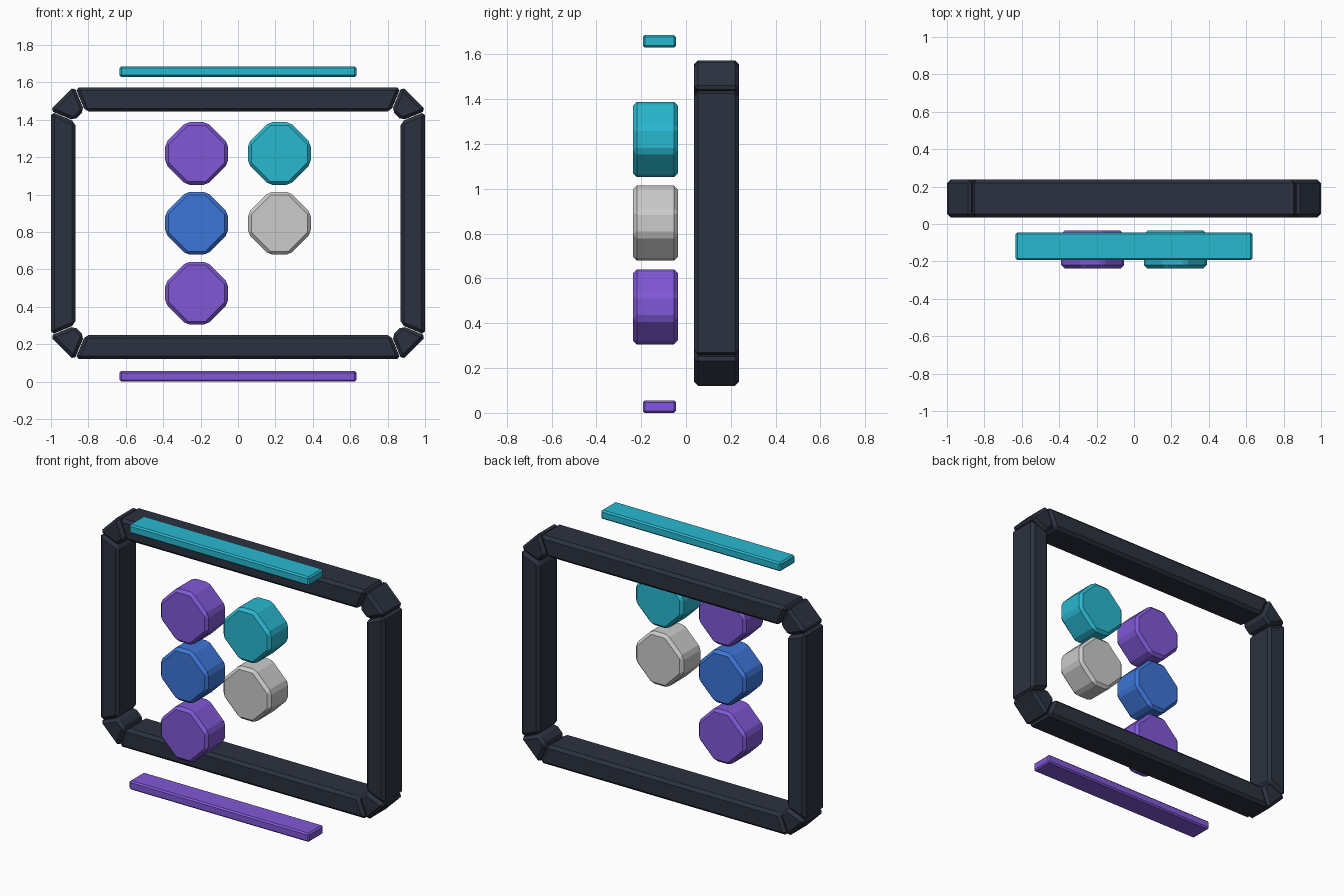
import bpy, bmesh

if "Cube" in bpy.data.objects:
    bpy.data.objects.remove(bpy.data.objects["Cube"])

COLORS = {
    "dark": (0.024, 0.031, 0.05, 1),
    "purple": (0.216, 0.098, 0.672, 1),
    "cyan": (0.022, 0.479, 0.631, 1),
    "blue": (0.047, 0.181, 0.686, 1),
}
MATS = {}
for key, col in COLORS.items():
    MATS[key] = bpy.data.materials.new(key)
    MATS[key].diffuse_color = col


def prism(name, outline, y0, y1, bevel, color=None):
    """Extrude an (x, z) outline along y and chamfer every edge."""
    bm = bmesh.new()
    face = bm.faces.new([bm.verts.new((x, y0, z)) for x, z in outline])
    ext = bmesh.ops.extrude_face_region(bm, geom=[face])["geom"]
    moved = [g for g in ext if isinstance(g, bmesh.types.BMVert)]
    bmesh.ops.translate(bm, verts=moved, vec=(0, y1 - y0, 0))
    # keep the starting cap so the solid is closed
    if not face.is_valid:
        bmesh.ops.holes_fill(bm, edges=[e for e in bm.edges if e.is_boundary])
    elif any(e.is_boundary for e in bm.edges):
        bmesh.ops.holes_fill(bm, edges=[e for e in bm.edges if e.is_boundary])
    bmesh.ops.recalc_face_normals(bm, faces=bm.faces[:])
    bmesh.ops.bevel(bm, geom=bm.edges[:], offset=bevel, segments=1,
                    profile=0.5, affect='EDGES')
    bmesh.ops.recalc_face_normals(bm, faces=bm.faces[:])
    me = bpy.data.meshes.new(name)
    bm.to_mesh(me)
    bm.free()
    ob = bpy.data.objects.new(name, me)
    bpy.context.collection.objects.link(ob)
    if color:
        me.materials.append(MATS[color])
    return ob


# Frame: mitred bars around a chamfered rectangle
W, H, CUT, T = 1.0, 0.7265, 0.13, 0.13
CZ = 0.847                      # frame centre height
M = T * 0.4142                  # mitre inset at 22.5 degrees
F0, F1 = 0.036, 0.237           # frame depth
PUSH = 0.006                    # corners stand slightly proud

for s, side in ((1, "top"), (-1, "bottom")):
    a, b = W - CUT, W - CUT - M
    prism("frame_" + side,
          [(-a, CZ + s * H), (a, CZ + s * H), (b, CZ + s * (H - T)), (-b, CZ + s * (H - T))],
          F0, F1, 0.018, "dark")

for s, side in ((1, "right"), (-1, "left")):
    a, b = H - CUT, H - CUT - M
    prism("frame_" + side,
          [(s * W, CZ - a), (s * W, CZ + a), (s * (W - T), CZ + b), (s * (W - T), CZ - b)],
          F0, F1, 0.018, "dark")

for sx, nx in ((1, "right"), (-1, "left")):
    for sz, nz in ((1, "top"), (-1, "bottom")):
        pts = [(W - CUT, H), (W, H - CUT), (W - T, H - CUT - M), (W - CUT - M, H - T)]
        prism(f"frame_corner_{nz}_{nx}",
              [(sx * (x + PUSH), CZ + sz * (z + PUSH)) for x, z in pts],
              F0, F1, 0.018, "dark")

# Buttons: octagons with narrow upright and level sides
R, E = 0.168, 0.055
OCT = [(R, -E), (R, E), (E, R), (-E, R), (-R, E), (-R, -E), (-E, -R), (E, -R)]
BUTTONS = [
    ("button_left_top", -0.221, 1.22, "purple"),
    ("button_left_middle", -0.221, 0.847, "blue"),
    ("button_left_bottom", -0.221, 0.473, "purple"),
    ("button_right_top", 0.221, 1.22, "cyan"),
    ("button_right_middle", 0.221, 0.847, None),
]
for name, cx, cz, color in BUTTONS:
    prism(name, [(cx + x, cz + z) for x, z in OCT], -0.237, -0.036, 0.018, color)

# Thin strips above and below the frame
for name, z0, color in (("lower_strip", 0.0, "purple"), ("upper_strip", 1.63, "cyan")):
    z1 = z0 + 0.056
    prism(name, [(-0.633, z0), (0.633, z0), (0.633, z1), (-0.633, z1)],
          -0.193, -0.045, 0.009, color)

for m in bpy.data.materials:
    if m.users and not m.is_grease_pencil:
        m.use_nodes = True
        m.node_tree.nodes["Principled BSDF"].inputs["Base Color"].default_value = m.diffuse_color
